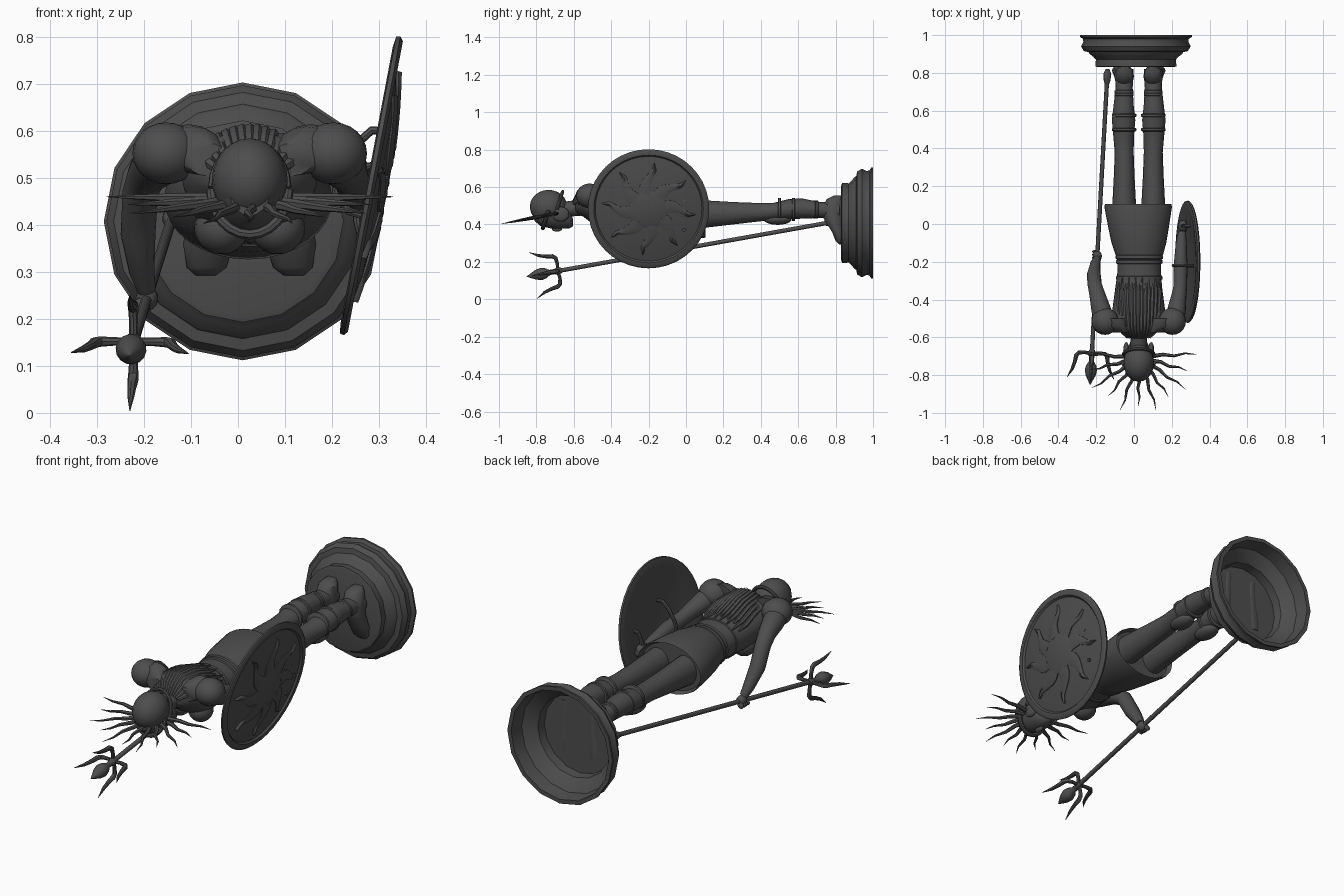
import bpy, bmesh, math
from mathutils import Vector, Matrix

mat = bpy.data.materials.new("dark_grey")
mat.diffuse_color = (0.075, 0.075, 0.075, 1)
CX = 0.025                                   # mirror plane of the figure


def finish(name, bm):
    bmesh.ops.recalc_face_normals(bm, faces=bm.faces)
    me = bpy.data.meshes.new(name)
    bm.to_mesh(me)
    bm.free()
    me.materials.append(mat)
    ob = bpy.data.objects.new(name, me)
    bpy.context.collection.objects.link(ob)
    return ob


def skin(name, rings, caps=True):
    bm = bmesh.new()
    vs = [[bm.verts.new(p) for p in r] for r in rings]
    n = len(rings[0])
    for a, b in zip(vs, vs[1:]):
        for i in range(n):
            bm.faces.new((a[i], a[(i + 1) % n], b[(i + 1) % n], b[i]))
    if caps:
        bm.faces.new(vs[0])
        bm.faces.new(vs[-1])
    return finish(name, bm)


def loft(name, secs, n=24):
    """Elliptic sections (y, cx, cz, rx, rz) stacked along y."""
    return skin(name, [[(cx + rx * math.cos(2 * math.pi * i / n), y,
                         cz + rz * math.sin(2 * math.pi * i / n)) for i in range(n)]
                       for y, cx, cz, rx, rz in secs])


def tube(name, pts, radii, n=10):
    pts = [Vector(p) for p in pts]
    if not isinstance(radii, (list, tuple)):
        radii = [radii] * len(pts)
    ref, rings = None, []
    for i, p in enumerate(pts):
        t = (pts[min(i + 1, len(pts) - 1)] - pts[max(i - 1, 0)]).normalized()
        ref = t.orthogonal() if ref is None else ref - t * ref.dot(t)
        ref.normalize()
        b = t.cross(ref)
        rings.append([p + radii[i] * (ref * math.cos(2 * math.pi * k / n) + b * math.sin(2 * math.pi * k / n))
                      for k in range(n)])
    return skin(name, rings)


def ball(name, c, r, rot=None):
    bm = bmesh.new()
    bmesh.ops.create_uvsphere(bm, u_segments=20, v_segments=12, radius=1)
    m = Matrix.Translation(c) @ (rot or Matrix()) @ Matrix.Diagonal((*r, 1))
    bmesh.ops.transform(bm, matrix=m, verts=bm.verts)
    return finish(name, bm)


def lathe(name, prof, m, n=32):
    """Profile of (radius, height) turned about the local z of matrix m."""
    return skin(name, [[m @ Vector((max(r, 0.0005) * math.cos(2 * math.pi * i / n),
                                    max(r, 0.0005) * math.sin(2 * math.pi * i / n), h))
                        for i in range(n)] for r, h in prof])


def side(s, x):
    return CX + s * x


# hollow moulded pedestal, 16 sided
base = Matrix.Translation((0.01, 0, 0.408)) @ Matrix.Rotation(-math.pi / 2, 4, 'X')
lathe("pedestal", [(0, .83), (.20, .83), (.215, .835), (.212, .87), (.225, .885), (.245, .9), (.25, .91),
                   (.275, .915), (.29, .94), (.278, .965), (.28, .98), (.296, .99), (.296, 1.0), (.275, 1.0),
                   (.265, .93), (.235, .91), (.205, .885), (.2, .84), (0, .84)], base, 16)

# legs, boots and feet
for s, w in ((-1, "right"), (1, "left")):
    c = side(s, .077)
    loft(w + "_leg", [(.82, c, .475, .05, .045), (.72, c, .477, .045, .042), (.62, side(s, .08), .485, .054, .054),
                      (.55, side(s, .08), .482, .062, .054), (.47, side(s, .08), .47, .055, .046),
                      (.38, c, .465, .05, .05), (.25, c, .46, .055, .06), (.08, c, .455, .064, .075),
                      (-.05, c, .455, .068, .08)], 16)
    for y, r in ((.70, .05), (.685, .05), (.575, .064), (.50, .064)):
        loft(w + "_boot_band", [(y - .009, c, .48, r - .004, r - .006), (y - .006, c, .48, r, r - .002),
                                (y + .006, c, .48, r, r - .002), (y + .009, c, .48, r - .004, r - .006)], 16)
    ball(w + "_knee_guard", (c, .49, .428), (.045, .075, .03))
    # foot runs along z from heel to toe
    n, rings = 14, []
    for z, top, x, r in ((.555, .79, .075, .025), (.535, .75, .075, .045), (.47, .72, .077, .052),
                         (.42, .74, .08, .05), (.36, .78, .088, .054), (.31, .80, .092, .042), (.293, .82, .094, .022)):
        h = (.844 - top) / 2
        rings.append([(side(s, x) + r * math.cos(2 * math.pi * i / n),
                       .844 - h + h * math.sin(2 * math.pi * i / n), z) for i in range(n)])
    skin(w + "_foot", rings)

# skirt, belt and torso
loft("skirt", [(.08, .022, .455, .165, .115), (.105, .022, .455, .176, .125), (.09, .022, .455, .179, .128),
               (-.02, .024, .457, .16, .122), (-.1, .026, .458, .145, .115), (-.165, .028, .458, .125, .102)], 32)
loft("torso", [(-.15, .028, .458, .118, .098), (-.25, .028, .457, .115, .092), (-.33, CX, .462, .123, .1),
               (-.42, CX, .475, .135, .115), (-.50, CX, .505, .145, .1), (-.55, CX, .52, .13, .078),
               (-.59, CX, .51, .065, .05)], 28)
for y, r in ((-.175, .126), (-.2, .122), (-.285, .122)):
    loft("belt", [(y - .012, .028, .458, r - .006, r - .03), (y - .008, .028, .458, r, r - .022),
                  (y + .008, .028, .458, r, r - .022), (y + .012, .028, .458, r - .006, r - .03)], 28)
loft("neck", [(-.56, CX, .495, .05, .048), (-.61, CX, .485, .043, .042), (-.67, CX, .475, .045, .045)], 16)

# arms, shoulder guards and chest
for s, w in ((-1, "right"), (1, "left")):
    ball(w + "_chest", (side(s, .06), -.42, .393), (.058, .06, .055))
    ball(w + "_shoulder_guard", (side(s, .178), -.515, .553), (.072, .072, .066))
    loft(w + "_collar_plate", [(-.50, side(s, .13), .56, .07, .055), (-.54, side(s, .12), .56, .065, .05),
                               (-.575, side(s, .09), .54, .045, .035)], 16)
tube("right_arm", [(-.15, -.54, .55), (-.175, -.45, .53), (-.195, -.37, .505), (-.208, -.32, .47),
                   (-.213, -.27, .38), (-.205, -.21, .30), (-.195, -.185, .262)],
     [.055, .052, .042, .038, .037, .027, .02], 14)
tube("left_arm", [(.2, -.54, .55), (.225, -.46, .525), (.238, -.38, .505), (.245, -.33, .49),
                  (.247, -.22, .48), (.25, -.1, .46), (.255, -.04, .45)],
     [.055, .05, .04, .036, .037, .029, .02], 14)
for w, p in (("right", Vector((-.194, -.17, .244))), ("left", Vector((.258, -.01, .445)))):
    ball(w + "_hand", p, (.024, .03, .026))
    for k in range(4):
        ball(w + "_finger", p + Vector((-.012 if w == "right" else .004, -.024 + .016 * k, -.014)), (.017, .008, .015))

# hair strands down the back
for i in range(13):
    dx = (i - 6) * .0175
    d = 4 * dx * dx
    lag = .03 if i % 2 else 0
    tube("hair_strand", [(CX + dx * .55, -.60, .525 - d * .3), (CX + dx * .8, -.572, .575 - d),
                         (CX + dx * .95, -.53, .605 - d), (CX + dx, -.44, .598 - d),
                         (CX + dx * 1.05, -.36, .572 - d), (CX + dx, -.31 + lag, .556 - d)],
         [.008, .012, .013, .012, .011, .003], 6)

# head and helmet
loft("head", [(-.605, CX, .41, .02, .02), (-.62, CX, .425, .042, .045), (-.67, CX, .455, .066, .078),
              (-.72, CX, .47, .074, .092), (-.78, CX, .478, .066, .085), (-.81, CX, .48, .045, .06)], 20)
ball("helmet", (CX, -.735, .495), (.081, .1, .09))
tube("helmet_brow", [(CX + .082 * math.cos(a), -.735 - .03 * abs(math.sin(a)), .475 - .095 * math.sin(a))
                     for a in [math.pi * k / 12 for k in range(13)]], .011, 8)
ball("nose", (CX, -.69, .376), (.012, .028, .014))
tube("helmet_rim", [(CX + .08 * math.cos(a), -.69 + .03 * math.sin(a), .48 + .095 * math.sin(a))
                    for a in [math.pi * k / 12 for k in range(13)]], .009, 8)
for s in (-1, 1):
    ball("cheek_guard", (side(s, .066), -.67, .455), (.016, .045, .04))

# crown of wavy spikes
for k in range(11):
    a = math.pi * (k / 10 * 1.04 - .02)
    d, q = Vector((math.cos(a), -math.sin(a), -.19 * math.sin(a))), Vector((math.sin(a), math.cos(a), 0))
    L = .305 - .01 * math.sin(a) - (.035 if k % 2 else 0)
    o = Vector((CX, -.705, .457))
    tube("crown_spike", [o + d * (.07 + (L - .07) * t) + q * w for t, w in
                         ((0, 0), (.25, .006), (.5, -.005), (.75, .005), (1, -.004))],
         [.012, .010, .008, .005, .0008], 6)

# staff with bulb and four prongs
foot, top = Vector((-.14, .81, .418)), Vector((-.225, -.72, .145))
d = (top - foot).normalized()
tube("staff", [foot, top], .0115, 10)
tube("staff_butt", [foot - d * .01, foot + d * .015, foot + d * .05, foot + d * .075], [.01, .021, .018, .011], 10)
e1 = (Vector((1, 0, 0)) - d * d.x).normalized()
e2 = d.cross(e1).normalized()
hub = foot + d * ((foot.y + .685) / -d.y)
tube("staff_bulb", [hub + d * t for t in (-.02, 0, .02, .045, .065, .09, .12, .15, .17)],
     [.014, .02, .014, .014, .027, .033, .026, .011, .001], 14)
for e in (e1, -e1, e2, -e2):
    tube("staff_prong", [hub, hub + e * .04 - d * .004, hub + e * .07, hub + e * .082 + d * .015,
                         hub + e * .088 + d * .05, hub + e * .1 + d * .09, hub + e * .125 + d * .135],
         [.009, .009, .011, .012, .010, .008, .001], 8)

# round shield: local x = world y, local z = outward
nrm = Vector((.983, 0, -.186)).normalized()
up = nrm.cross(Vector((0, 1, 0)))
S = Matrix.Translation((.285, -.2, .484)) @ Matrix((Vector((0, 1, 0)), up, nrm)).transposed().to_4x4()
lathe("shield", [(0, .028), (.1, .025), (.2, .016), (.285, -.001), (.293, .008), (.315, .008), (.324, .001),
                 (.322, -.008), (.3, -.011), (.28, -.01), (.2, .004), (.1, .013), (0, .016)], S, 40)
lathe("sun_disc", [(0, .02), (.095, .02), (.1, .03), (.09, .034), (0, .035)], S, 32)


def dome(r):
    return .028 - .33 * r * r


# curved ridged sun rays
for k in range(8):
    bm, rows = bmesh.new(), []
    for r, off, w in ((.085, 8, .036), (.12, 8, .035), (.15, 5, .028), (.18, -2, .021), (.215, -8, .012), (.252, -7, .001)):
        a = math.radians(90 + 45 * k + off)
        c, t = Vector((math.cos(a), math.sin(a), 0)) * r, Vector((-math.sin(a), math.cos(a), 0))
        rows.append([bm.verts.new(S @ (c + t * x + Vector((0, 0, dome(r) + h))))
                     for x, h in ((-w, -.006), (-w, .004), (0, .011), (w, .004), (w, -.006))])
    for A, B in zip(rows, rows[1:]):
        for i in range(5):
            bm.faces.new((A[i], A[(i + 1) % 5], B[(i + 1) % 5], B[i]))
    bm.faces.new(rows[0])
    bm.faces.new(rows[-1])
    finish("sun_ray", bm)

# shield straps
tube("shield_strap", [(.315, -.22, .60), (.285, -.22, .602), (.255, -.22, .575), (.215, -.22, .515),
                      (.208, -.22, .47), (.235, -.22, .43), (.285, -.22, .415)], .009, 8)
tube("shield_grip", [(.31, -.01, .53), (.275, -.01, .525), (.258, -.01, .49), (.254, -.01, .41),
                     (.262, -.01, .375), (.285, -.01, .37)], .009, 8)

for o in bpy.data.objects:
    o.select_set(True)
bpy.context.view_layer.objects.active = bpy.data.objects["pedestal"]
bpy.ops.object.shade_smooth_by_angle(angle=math.radians(42))
